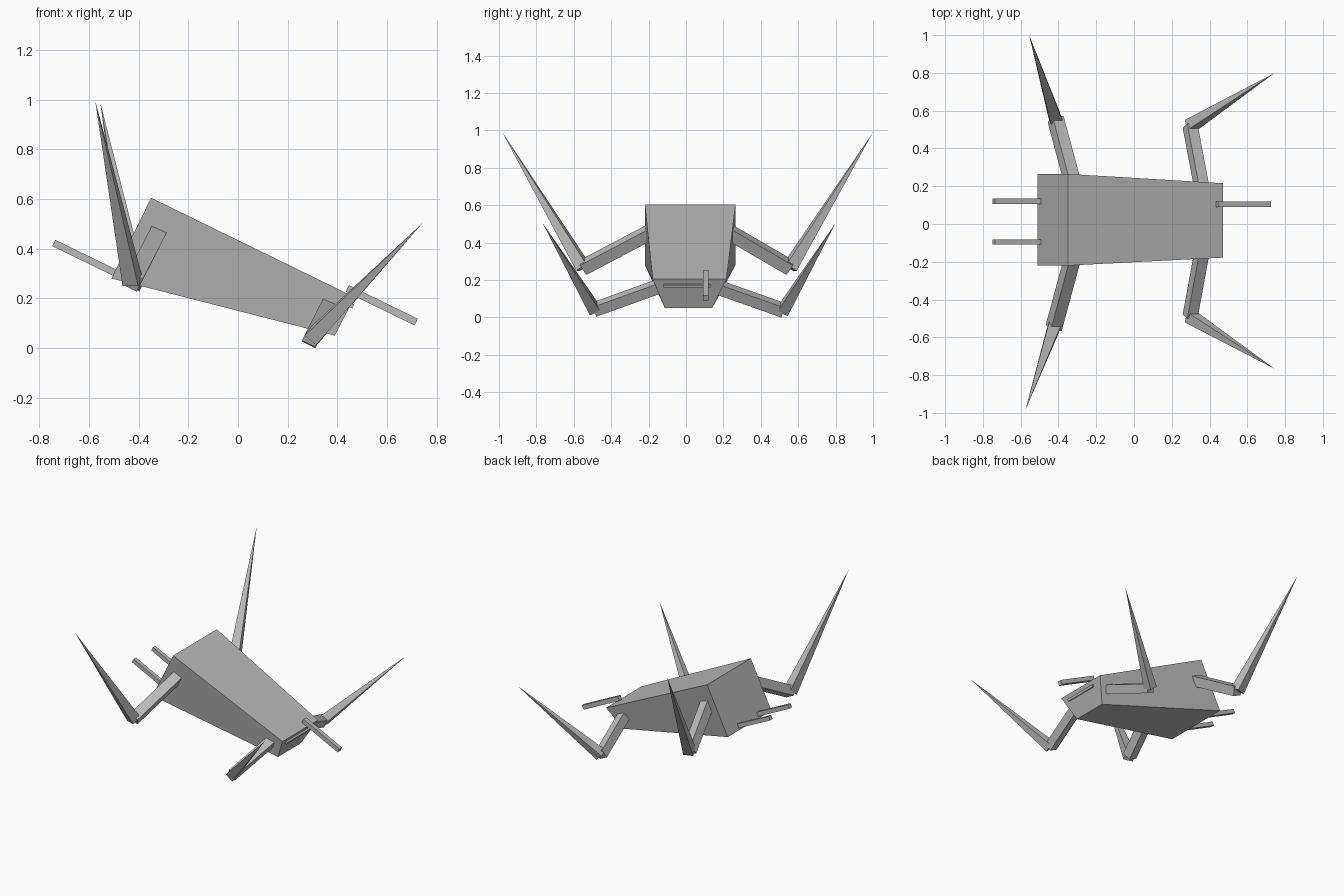
import bpy
import bmesh
from mathutils import Matrix, Vector

cube = bpy.data.objects.get("Cube")
if cube:
    bpy.data.objects.remove(cube)

GREY = (0.5, 0.5, 0.5, 1)
grey = bpy.data.materials.new("plain grey")
grey.use_nodes = True
grey.diffuse_color = GREY
grey.node_tree.nodes["Principled BSDF"].inputs["Base Color"].default_value = GREY

# The whole creature is pitched nose-down along this axis
FORWARD = Vector((0.9, 0, -0.44)).normalized()
SIDE = Vector((0, 1, 0))


def finish(bm, name):
    bmesh.ops.recalc_face_normals(bm, faces=bm.faces)
    mesh = bpy.data.meshes.new(name)
    bm.to_mesh(mesh)
    bm.free()
    mesh.materials.append(grey)
    obj = bpy.data.objects.new(name, mesh)
    bpy.context.collection.objects.link(obj)
    return obj


def bar(name, start, end, width, height, across=FORWARD, pointed=False):
    """Square bar or four-sided spike between two points."""
    start, end = Vector(start), Vector(end)
    z = (end - start).normalized()
    x = (across - z * across.dot(z)).normalized()
    y = z.cross(x)
    frame = Matrix((x, y, z)).transposed().to_4x4()
    bm = bmesh.new()
    r = 0.5 ** 0.5
    bmesh.ops.create_cone(bm, cap_ends=True, segments=4, radius1=r,
                          radius2=0 if pointed else r, depth=(end - start).length)
    bmesh.ops.rotate(bm, verts=bm.verts, matrix=Matrix.Rotation(0.785398, 3, "Z"))
    bmesh.ops.scale(bm, verts=bm.verts, vec=(width, height, 1))
    bmesh.ops.transform(bm, verts=bm.verts,
                        matrix=Matrix.Translation((start + end) / 2) @ frame)
    return finish(bm, name)


# Body: wide rear end tapering to a small front end
def end_loop(bm, top, bottom):
    (xt, zt, at, bt), (xb, zb, ab, bb) = top, bottom
    corners = ((xt, at, zt), (xt, bt, zt), (xb, bb, zb), (xb, ab, zb))
    return [bm.verts.new(c) for c in corners]


bm = bmesh.new()
rear = end_loop(bm, (-0.35, 0.605, -0.22, 0.265), (-0.51, 0.28, -0.22, 0.265))
nose = end_loop(bm, (0.47, 0.205, -0.178, 0.216), (0.39, 0.05, -0.113, 0.14))
bm.faces.new(rear)
bm.faces.new(nose)
for i in range(4):
    j = (i + 1) % 4
    bm.faces.new((rear[i], rear[j], nose[j], nose[i]))
finish(bm, "body")

# Mouth strip and the rods at both ends
bar("mouth_strip", (0.43, 0.005, 0.183), (0.464, 0.005, 0.167), 0.25, 0.017, SIDE)
bar("front_rod", (0.44, 0.105, 0.24), (0.718, 0.105, 0.104), 0.03, 0.03, SIDE)
for side, y in (("left", 0.12), ("right", -0.095)):
    bar("rear_rod_" + side, (-0.49, y, 0.30), (-0.742, y, 0.423), 0.028, 0.028, SIDE)

# Legs: square upper segment, then a long spike rising from the knee
legs = {
    "rear_left": ((-0.325, 0.22, 0.462), (-0.415, 0.555, 0.267), (-0.555, 1.0, 0.99)),
    "rear_right": ((-0.325, -0.18, 0.462), (-0.425, -0.55, 0.267), (-0.575, -0.985, 0.995)),
    "front_left": ((0.365, 0.16, 0.165), (0.297, 0.52, 0.038), (0.745, 0.80, 0.505)),
    "front_right": ((0.365, -0.12, 0.175), (0.297, -0.49, 0.042), (0.745, -0.767, 0.505)),
}
for name, (hip, knee, tip) in legs.items():
    size = 0.066 if "rear" in name else 0.06
    bar(name + "_upper_leg", hip, knee, size, size)
    bar(name + "_spike", knee, tip, size, size, pointed=True)
